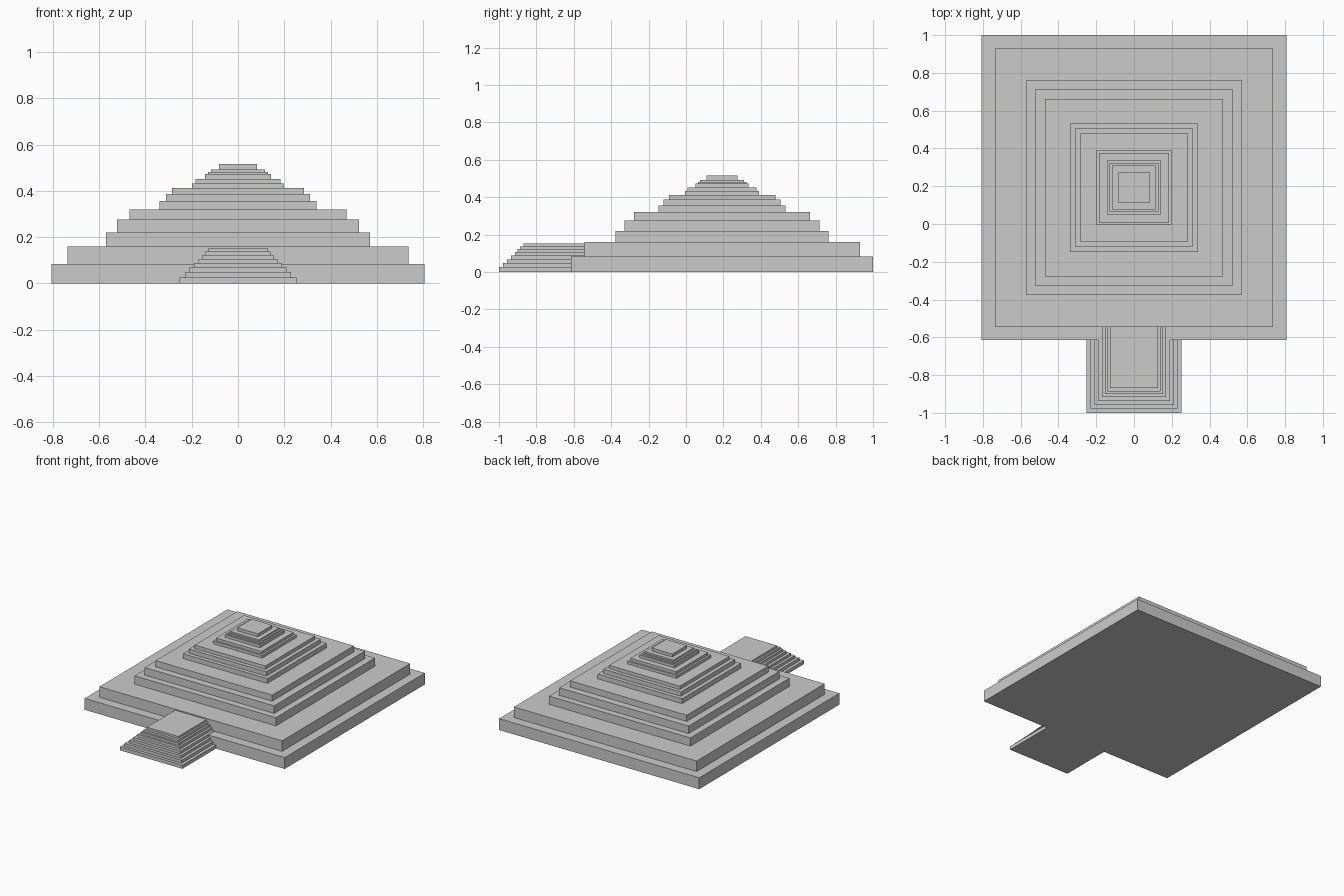
import bpy, bmesh

if "Cube" in bpy.data.objects:
    bpy.data.objects.remove(bpy.data.objects["Cube"])

CY = 0.193  # centre of the pyramid in y


def box(name, x0, x1, y0, y1, z0, z1):
    bm = bmesh.new()
    bmesh.ops.create_cube(bm, size=1)
    for v in bm.verts:
        v.co.x = x1 if v.co.x > 0 else x0
        v.co.y = y1 if v.co.y > 0 else y0
        v.co.z = z1 if v.co.z > 0 else z0
    mesh = bpy.data.meshes.new(name)
    bm.to_mesh(mesh)
    bm.free()
    obj = bpy.data.objects.new(name, mesh)
    bpy.context.collection.objects.link(obj)
    return obj


# Pyramid tiers: (half width, top height)
tiers = [(0.807, 0.083), (0.737, 0.16), (0.57, 0.22), (0.522, 0.275),
         (0.47, 0.32), (0.34, 0.355), (0.312, 0.387), (0.285, 0.412),
         (0.198, 0.432), (0.184, 0.452), (0.142, 0.472), (0.13, 0.482),
         (0.117, 0.493), (0.083, 0.515)]
z = 0
for i, (h, top) in enumerate(tiers):
    box(f"pyramid_tier_{i + 1}", -h, h, CY - h, CY + h, z, top)
    z = top

# Entrance stair: (half width, front y, top height), running back to the tiers
steps = [(0.252, -1.0, 0.026), (0.23, -0.978, 0.048), (0.209, -0.957, 0.068),
         (0.19, -0.936, 0.087), (0.17, -0.915, 0.106), (0.154, -0.9, 0.122),
         (0.14, -0.887, 0.137), (0.127, -0.868, 0.152)]
z = 0
for i, (h, front, top) in enumerate(steps):
    back = CY - (tiers[0][0] if top < tiers[0][1] else tiers[1][0])
    box(f"stair_step_{i + 1}", -h, h, front, back, z, top)
    z = top
